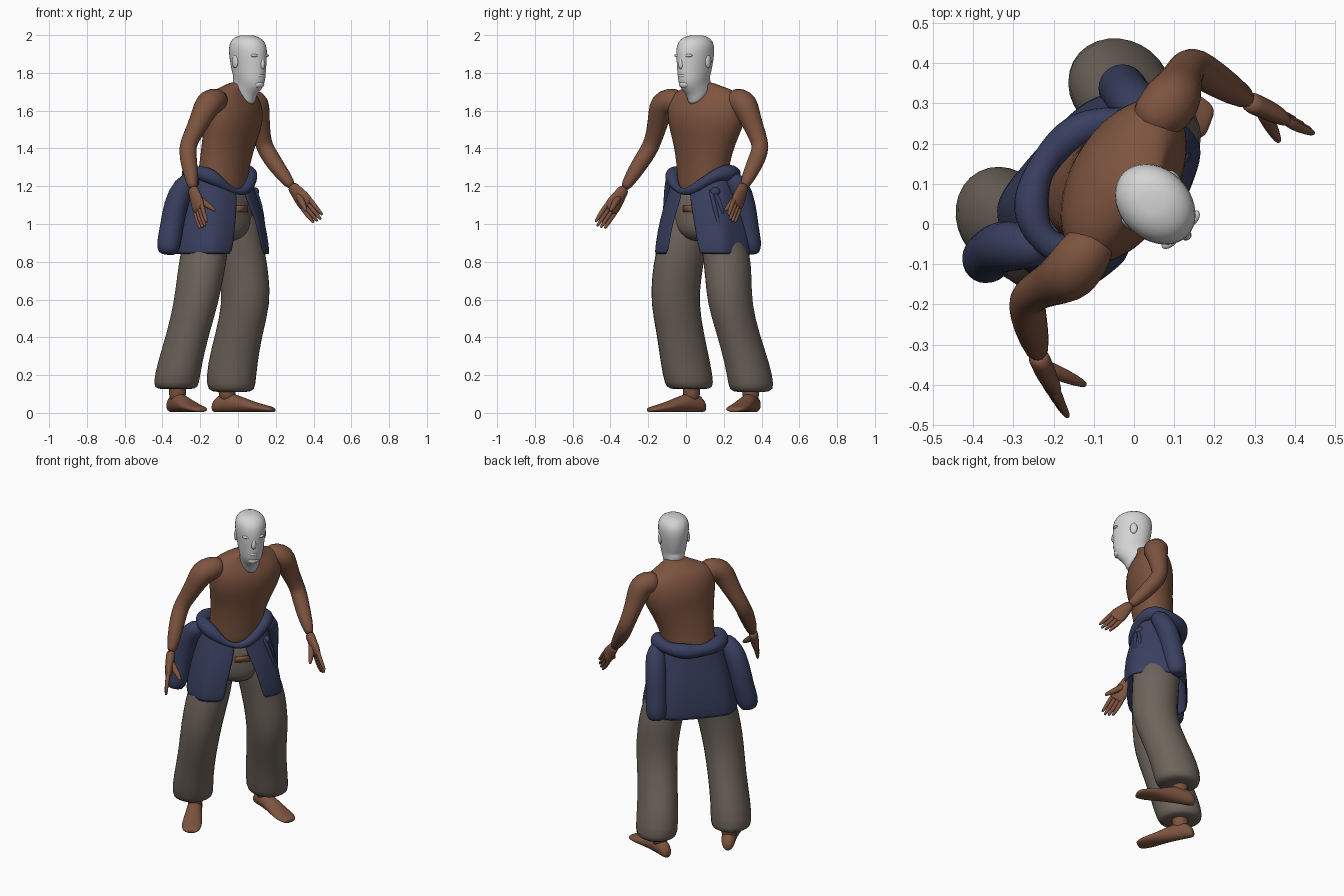
import bpy, bmesh, math
from mathutils import Vector, Matrix

# ---------- materials ----------
def material(name, rgb):
    m = bpy.data.materials.new(name)
    m.diffuse_color = (*rgb, 1)
    return m

SKIN = material("brown skin", (0.205, 0.088, 0.050))
BLUE = material("navy cloth", (0.040, 0.050, 0.115))
PANTS = material("taupe cloth", (0.155, 0.128, 0.104))
GREY = material("pale grey", (0.66, 0.66, 0.66))

# body axes: the figure faces halfway between +x and -y
S = math.sqrt(0.5)
F, L, Z = Vector((S, -S, 0)), Vector((S, S, 0)), Vector((0, 0, 1))

def at(l, f, z):
    return L * l + F * f + Z * z

# ---------- helpers ----------
def finish(bm, name, mat, subdiv=1, thick=0):
    bmesh.ops.recalc_face_normals(bm, faces=bm.faces)
    for face in bm.faces:
        face.smooth = True
    me = bpy.data.meshes.new(name)
    bm.to_mesh(me)
    bm.free()
    me.materials.append(mat)
    ob = bpy.data.objects.new(name, me)
    bpy.context.collection.objects.link(ob)
    if thick:
        mod = ob.modifiers.new("thickness", 'SOLIDIFY')
        mod.thickness, mod.offset = thick, 0
    if subdiv:
        mod = ob.modifiers.new("smooth", 'SUBSURF')
        mod.levels = mod.render_levels = subdiv
    return ob

def skin_rings(name, rings, mat, closed=True, loop=False, **kw):
    bm = bmesh.new()
    vs = [[bm.verts.new(p) for p in r] for r in rings]
    n = len(vs[0])
    for i in range(len(vs) if loop else len(vs) - 1):
        a, b = vs[i], vs[(i + 1) % len(vs)]
        for j in range(n if closed else n - 1):
            k = (j + 1) % n
            bm.faces.new((a[j], a[k], b[k], b[j]))
    if closed and not loop:
        for r in (vs[0], vs[-1]):
            mid = bm.verts.new(sum((v.co for v in r), Vector()) / n)
            for j in range(n):
                bm.faces.new((r[j], r[(j + 1) % n], mid))
    return finish(bm, name, mat, **kw)

def ring(c, u, v, n=16):
    return [c + u * (1.02 * math.cos(2 * math.pi * i / n)) + v * (1.02 * math.sin(2 * math.pi * i / n))
            for i in range(n)]

def loft(name, sections, mat, n=16, **kw):
    return skin_rings(name, [ring(c, u, v, n) for c, u, v in sections], mat, **kw)

def tube(name, pts, mat, n=12, loop=False, **kw):
    """pts: (x, y, z, radius)"""
    P = [Vector(p[:3]) for p in pts]
    secs = []
    for i, p in enumerate(P):
        if loop:
            t, ref = (P[(i + 1) % len(P)] - P[i - 1]).normalized(), Z
        else:
            t = (P[min(i + 1, len(P) - 1)] - P[max(i - 1, 0)]).normalized()
            ref = F if abs(t.dot(F)) < 0.9 else L
        u = t.cross(ref).normalized()
        secs.append((p, u * pts[i][3], t.cross(u) * pts[i][3]))
    return loft(name, secs, mat, n, loop=loop, **kw)

def ball(name, c, mat, sl, sf, sz, yaw=0):
    bm = bmesh.new()
    bmesh.ops.create_uvsphere(bm, u_segments=16, v_segments=10, radius=1)
    rot = Matrix.Rotation(math.radians(45 + yaw), 4, 'Z')
    bmesh.ops.transform(bm, verts=bm.verts,
                        matrix=Matrix.Translation(c) @ rot @ Matrix.Diagonal((sl, sf, sz, 1)))
    return finish(bm, name, mat, 0)

# ---------- torso, twisting from hips to shoulders ----------
torso = []
for z, x, y, w, d, yaw in [(1.12, -.09, .09, .15, .115, 45), (1.22, -.085, .09, .15, .115, 46),
                           (1.32, -.07, .09, .155, .115, 49), (1.42, -.05, .097, .178, .12, 55),
                           (1.50, -.03, .105, .208, .128, 60), (1.57, -.025, .107, .222, .133, 61),
                           (1.63, -.025, .107, .222, .122, 61), (1.68, -.027, .107, .205, .098, 61),
                           (1.71, -.022, .107, .155, .078, 60), (1.735, .0, .095, .085, .06, 57),
                           (1.75, .01, .085, .055, .05, 55)]:
    a = math.radians(yaw)
    torso.append((Vector((x, y, z)), Vector((math.cos(a), math.sin(a), 0)) * w,
                  Vector((math.sin(a), -math.cos(a), 0)) * d))
loft("torso", torso, SKIN, 20)

# ---------- arms and hands ----------
def hand(side, wrist, tip, wide, thumb):
    wrist, tip, thumb = Vector(wrist), Vector(tip), Vector(thumb)
    d = tip - wrist
    w = Vector(wide)
    w = (w - d * (w.dot(d) / d.dot(d))).normalized()
    t = d.normalized().cross(w)
    loft(side + "_palm", [(wrist + d * k, w * a, t * b) for k, a, b in
                          [(-.08, .031, .028), (.1, .036, .026), (.3, .047, .025), (.45, .049, .022), (.56, .044, .016)]],
         SKIN, 12)
    for i in range(4):
        o = i - 1.5
        a = wrist + d * .45 + w * (.023 * o)
        b = wrist + d * (1.03 - .05 * abs(o - .3)) + w * (.023 * o)
        m = (a + b) / 2 + t * .004
        tube(f"{side}_finger_{i + 1}", [(*a, .014), (*m, .013), (*b, .009)], SKIN, 8)
    a = wrist + d * .15
    m = (a + thumb) / 2
    tube(side + "_thumb", [(*a, .022), (*m, .020), (*thumb, .010)], SKIN, 8)

tube("right_arm", [(-.09, -.03, 1.65, .06), (-.13, -.085, 1.655, .071), (-.16, -.125, 1.635, .074),
                   (-.187, -.14, 1.58, .062), (-.22, -.155, 1.51, .052), (-.262, -.178, 1.43, .046),
                   (-.268, -.20, 1.385, .047), (-.258, -.25, 1.31, .045), (-.238, -.325, 1.19, .030)], SKIN)
hand("right", (-.235, -.335, 1.175), (-.18, -.46, .985), (.45, -.6, .55), (-.12, -.40, 1.07))
tube("left_arm", [(.03, .24, 1.65, .06), (.075, .285, 1.655, .071), (.097, .31, 1.635, .074),
                  (.108, .333, 1.58, .062), (.118, .36, 1.51, .052), (.133, .393, 1.43, .046),
                  (.152, .393, 1.385, .047), (.20, .36, 1.31, .045), (.285, .308, 1.20, .030)], SKIN)
hand("left", (.295, .30, 1.19), (.43, .24, 1.02), (.6, -.45, .55), (.36, .205, 1.07))

# ---------- head and neck ----------
loft("head", [(at(.072, f, z), L * w, F * d + Z * tilt) for z, f, w, d, tilt in
              [(1.67, -.022, .052, .062, -.05), (1.71, -.024, .060, .063, -.035),
               (1.74, -.002, .061, .090, -.03), (1.765, .012, .068, .097, -.02), (1.80, .010, .074, .102, 0),
               (1.85, .006, .080, .109, 0), (1.90, .003, .087, .113, 0), (1.945, .001, .089, .110, 0),
               (1.98, -.002, .075, .090, 0), (1.999, -.005, .038, .045, 0)]], GREY, 18)
tube("nose", [(*at(.072, .098, 1.89), .010), (*at(.072, .108, 1.865), .012),
              (*at(.072, .115, 1.838), .016), (*at(.072, .102, 1.822), .012)], GREY, 8)
ball("lips", at(.072, .100, 1.785), GREY, .026, .014, .011)
ball("chin", at(.072, .085, 1.74), GREY, .032, .024, .022)
for side, s in (("right", -1), ("left", 1)):
    ball(side + "_ear", at(.072 + s * .082, -.012, 1.86), GREY, .010, .021, .034)
    ball(side + "_brow", at(.072 + s * .034, .092, 1.892), GREY, .030, .016, .010)

# ---------- trousers ----------
loft("trouser_seat", [(at(l, -.13, z), L * w, F * d) for z, l, w, d in
                      [(1.18, 0, .165, .125), (1.08, .005, .178, .132), (1.0, .008, .19, .14),
                       (.95, .01, .15, .13), (.91, .012, .06, .09)]], PANTS, 20)

def leg(name, rows, twist):
    u = Matrix.Rotation(twist, 3, 'Z') @ L
    v = Matrix.Rotation(twist, 3, 'Z') @ F
    loft(name, [(Vector((x, y, z)), u * a, v * b) for z, x, y, a, b in rows], PANTS, 14)

leg("right_trouser_leg", [(1.06, -.16, .02, .10, .12), (.96, -.168, .005, .112, .135), (.85, -.178, -.03, .125, .137),
                          (.72, -.20, -.050, .122, .135), (.58, -.222, -.06, .116, .132), (.42, -.265, -.03, .11, .130),
                          (.26, -.31, -.002, .115, .138), (.15, -.328, .018, .120, .135),
                          (.125, -.328, .02, .105, .115)], -.3)
leg("left_trouser_leg", [(1.06, -.02, .16, .10, .12), (.96, -.01, .185, .112, .135), (.85, .012, .213, .125, .137),
                         (.72, .033, .225, .122, .135), (.58, .045, .23, .116, .132), (.42, .005, .275, .11, .130),
                         (.26, -.03, .325, .115, .138), (.14, -.038, .347, .120, .135),
                         (.11, -.033, .345, .105, .115)], .3)
# skin showing through below the belt
bm = bmesh.new()
bmesh.ops.create_cube(bm, size=1)
bmesh.ops.transform(bm, verts=bm.verts, matrix=Matrix.Translation(at(.025, .001, 1.08))
                    @ Matrix.Rotation(math.radians(45), 4, 'Z') @ Matrix.Diagonal((.085, .009, .035, 1)))
finish(bm, "belly_gap", SKIN, 0)

# ---------- feet ----------
def foot(side, heel, toe):
    h, t = Vector((*heel, 0)), Vector((*toe, 0))
    d = t - h
    w = d.normalized().cross(Z)
    loft(side + "_foot", [(h + d * k + Z * (hh / 2 + .003), w * ww, Z * (hh / 2)) for k, ww, hh in
                          [(0, .024, .05), (.08, .04, .09), (.25, .043, .11), (.45, .047, .088),
                           (.65, .056, .06), (.82, .06, .042), (.95, .05, .032), (1.0, .034, .024)]], SKIN, 12)
    a = h + d * .24
    tube(side + "_ankle", [(*(a + Z * .22), .055), (*(a + Z * .13), .049), (*(a + Z * .06), .046)], SKIN, 10)

foot("right", (-.36, .10), (-.195, -.195))
foot("left", (-.135, .372), (.19, .25))

# ---------- jacket tied round the waist ----------
def power(v, p):
    return math.copysign(abs(v) ** p, v)

def dip(t):
    return .085 * max(0, math.cos(t)) ** 3

rows = []
for z, w, d, g0, g1, p in [(1.26, .178, .134, -.10, .20, 1), (1.17, .198, .145, -.12, .22, .9),
                           (1.08, .225, .160, -.13, .27, .8), (.96, .25, .172, -.17, .33, .72),
                           (.835, .268, .176, -.2, .40, .68)]:
    row = []
    for i in range(41):
        t = g1 + (2 * math.pi + g0 - g1) * i / 40
        k = 1 + .018 * math.sin(7 * t) * (1.27 - z) / .4
        row.append(at(w * k * power(math.sin(t), p), -.125 + d * k * power(math.cos(t), p),
                      z - dip(t) * max(0, (z - 1.0) / .26)))
    rows.append(row)
skin_rings("jacket_skirt", rows, BLUE, closed=False, thick=.012)

roll = []
for i in range(32):
    t = 2 * math.pi * i / 32
    roll.append((*at(.185 * math.sin(t), -.13 + .140 * math.cos(t),
                     1.255 - dip(t) + .016 * math.sin(t) ** 2),
                 .041 - .26 * dip(t) + .005 * math.sin(5 * t)))
tube("jacket_waist_roll", roll, BLUE, 10, loop=True)

tube("right_sleeve", [(-.22, -.06, 1.25, .045), (-.29, -.055, 1.205, .062), (-.332, -.055, 1.10, .066),
                      (-.352, -.068, .98, .062), (-.368, -.088, .89, .066), (-.373, -.095, .84, .052)], BLUE)
tube("left_sleeve", [(.03, .23, 1.25, .045), (.02, .28, 1.205, .060), (-.01, .31, 1.10, .063),
                     (-.02, .325, .98, .060), (-.03, .34, .89, .064), (-.035, .342, .84, .05)], BLUE)
# knot and hanging ties
ball("belt_knot", at(.17, -.05, 1.17), BLUE, .025, .03, .025)
tube("long_tie", [(.09, .13, 1.18, .012), (.12, .15, 1.10, .012), (.135, .175, .99, .012)], BLUE, 8)
tube("short_tie", [(.09, .14, 1.18, .011), (.11, .18, 1.12, .011), (.115, .195, 1.05, .011)], BLUE, 8)
